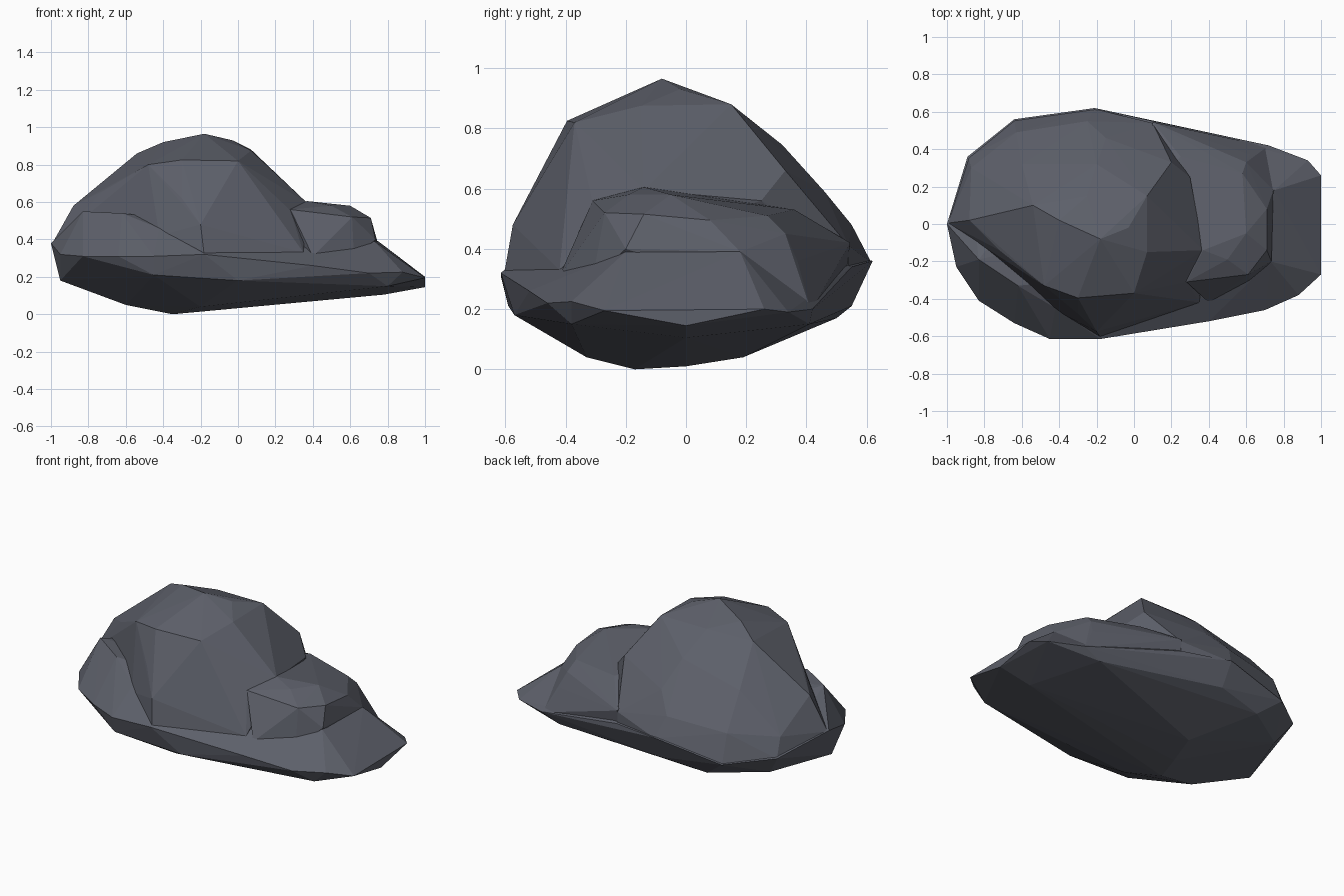
import bpy, bmesh

stone = bpy.data.materials.new("slate grey stone")
stone.diffuse_color = (0.108, 0.115, 0.142, 1)


def hull(name, points):
    """Faceted convex chunk of stone wrapped around a few key corners."""
    bm = bmesh.new()
    for p in points:
        bm.verts.new(p)
    res = bmesh.ops.convex_hull(bm, input=bm.verts[:])
    junk = {v for v in res["geom_interior"] + res["geom_unused"]
            if isinstance(v, bmesh.types.BMVert)}
    bmesh.ops.delete(bm, geom=list(junk), context="VERTS")
    bmesh.ops.recalc_face_normals(bm, faces=bm.faces[:])
    me = bpy.data.meshes.new(name)
    bm.to_mesh(me)
    bm.free()
    me.materials.append(stone)
    ob = bpy.data.objects.new(name, me)
    bpy.context.collection.objects.link(ob)
    return ob


# wide foot: rim, underside, and the low slopes around it
rim = [(-1, 0, .38), (-.89, .36, .31), (-.64, .56, .28), (-.21, .62, .36),
       (.1, .55, .34), (.60, .44, .23), (.72, .42, .20), (.93, .34, .19),
       (1, .26, .20), (1, 0, .145), (1, -.27, .195), (.88, -.38, .225),
       (.70, -.46, .22), (.4, -.52, .26), (-.18, -.615, .32),
       (-.45, -.615, .31), (-.64, -.53, .31), (-.83, -.41, .31), (-.95, -.23, .32)]
under = [(-.95, -.1, .18), (-.8, .3, .18), (-.5, .5, .17), (-.2, .55, .21),
         (.6, .41, .15), (-.45, -.59, .21), (0, -.57, .18), (.8, -.38, .15),
         (-.6, -.2, .05), (-.35, -.17, 0), (-.3, 0, .01), (-.25, .19, .04),
         (-.2, -.33, .04), (.78, 0, .105)]
slopes = [(.75, .18, .39), (.73, -.2, .39), (-.83, -.19, .55),
          (-.62, -.33, .54), (-.42, -.45, .46)]
rock = hull("rock", rim + under + slopes)

# tall rounded mound, running down to the rim at the left and back
mound = hull("mound", [
    (-.18, -.08, .965), (-.03, -.02, .93), (.07, .15, .88), (.07, -.15, .875),
    (-.4, .02, .92), (-.54, .1, .86), (-.48, -.33, .80), (-.3, -.395, .825),
    (0, -.37, .82), (-.72, -.14, .66), (-.88, .02, .58), (-.995, .005, .375),
    (-.25, .15, .88), (-.2, .32, .745), (-.15, .46, .59), (-.25, .55, .48),
    (-.6, .32, .65), (-.63, .49, .45), (-.87, .3, .42), (-.21, .615, .355),
    (-.885, .355, .305), (-.64, .555, .275), (.1, .54, .30),
    (.2, .33, .66), (.1, .54, .41), (.37, -.14, .595), (.3, .25, .56),
    (.28, -.31, .555), (.35, -.42, .33),
    (-.3, -.48, .62), (-.2, -.575, .48), (-.42, -.46, .42), (.03, -.46, .50),
    (.08, -.5, .33), (-.18, -.605, .31)])

# lower shoulder stepping down on the right
shoulder = hull("shoulder", [
    (.37, -.14, .605), (.28, -.31, .56), (.6, -.05, .58), (.5, -.19, .58),
    (.61, -.27, .52), (.71, -.14, .515), (.71, .08, .495), (.58, .27, .51),
    (.60, .33, .45), (.62, .37, .36), (.1, .545, .42), (.1, .2, .55),
    (.25, .36, .53), (.745, .18, .39), (.735, -.2, .40), (.62, -.31, .30),
    (.4, -.42, .31), (.1, 0, .3), (.715, .415, .195), (.1, .53, .30)])

# merge the chunks into one skin
for part in (mound, shoulder):
    mod = rock.modifiers.new("merge", "BOOLEAN")
    mod.operation = "UNION"
    mod.solver = "EXACT"
    mod.object = part
bpy.context.view_layer.update()
merged = bpy.data.meshes.new_from_object(
    rock.evaluated_get(bpy.context.evaluated_depsgraph_get()))
rock.modifiers.clear()
rock.data = merged
merged.materials.clear()
merged.materials.append(stone)
for f in merged.polygons:
    f.material_index = 0
    f.use_smooth = False
for part in (mound, shoulder):
    bpy.data.objects.remove(part)
